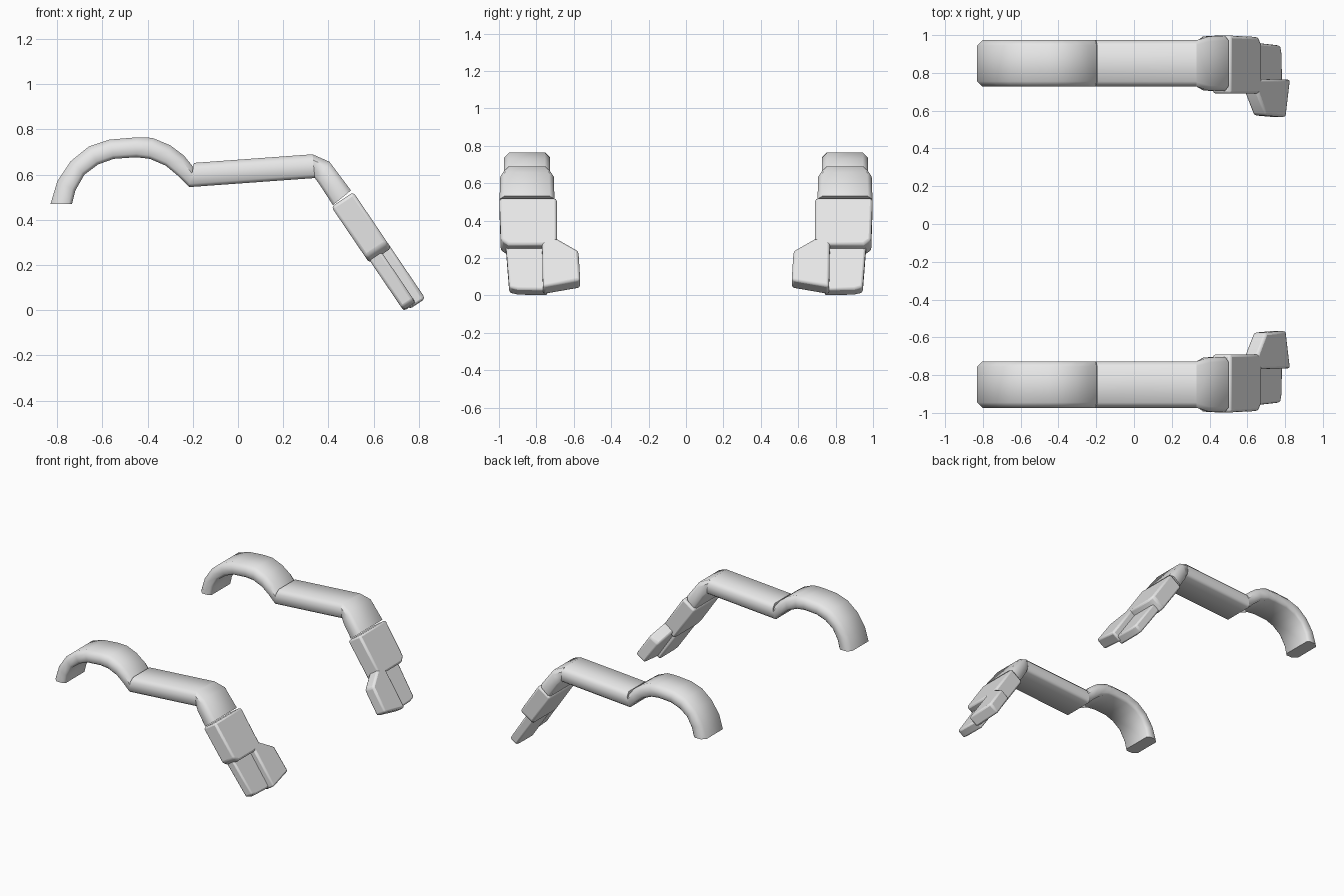
import bpy, bmesh, math
from mathutils import Vector

if "Cube" in bpy.data.objects:
    bpy.data.objects.remove(bpy.data.objects["Cube"])

grey = bpy.data.materials.new("plain_grey")
grey.use_nodes = True
grey.diffuse_color = (0.8, 0.8, 0.8, 1)
grey.node_tree.nodes["Principled BSDF"].inputs["Base Color"].default_value = (0.8, 0.8, 0.8, 1)

ARM_Y = 0.85                              # centre line of each arm
WRIST = Vector((0.41, 0, 0.455))          # lower start corner of the forearm
ALONG = Vector((0.561, 0, -0.828))        # down the forearm
OUT = Vector((0.828, 0, 0.561))           # out from its upper face


def skin(name, rings, bevel=0):
    """Join rings of equal length into a closed body with end caps."""
    bm = bmesh.new()
    loops = [[bm.verts.new(p) for p in ring] for ring in rings]
    n = len(loops[0])
    for a, b in zip(loops, loops[1:]):
        for i in range(n):
            j = (i + 1) % n
            bm.faces.new((a[i], a[j], b[j], b[i]))
    bm.faces.new(loops[0])
    bm.faces.new(loops[-1])
    bmesh.ops.recalc_face_normals(bm, faces=bm.faces)
    mesh = bpy.data.meshes.new(name)
    bm.to_mesh(mesh)
    bm.free()
    mesh.materials.append(grey)
    obj = bpy.data.objects.new(name, mesh)
    bpy.context.collection.objects.link(obj)
    bpy.ops.object.select_all(action='DESELECT')
    obj.select_set(True)
    bpy.context.view_layer.objects.active = obj
    bpy.ops.object.shade_smooth_by_angle(angle=math.radians(50))
    if bevel:
        mod = obj.modifiers.new("soft_edges", 'BEVEL')
        mod.width = bevel
        mod.segments = 2
        mod.limit_method = 'ANGLE'
        mod.angle_limit = math.radians(40)


def limb(name, side, stations, top=0.028, low=0.015):
    """Loft a chamfered strip through (outer x, z, inner x, z, half width)."""
    rings = []
    for ox, oz, ix, iz, w in stations:
        outer, inner = Vector((ox, 0, oz)), Vector((ix, 0, iz))
        up = (outer - inner).normalized()
        half = [(inner, w - low), (inner + up * low, w),
                (outer - up * top, w), (outer, w - top)]
        ring = half + [(p, -y) for p, y in reversed(half)]
        rings.append([p + Vector((0, side * (ARM_Y + y), 0)) for p, y in ring])
    skin(name, rings)


def slab(name, side, outline, low, high, bevel):
    """Plate in the forearm plane from (y, distance along) points."""
    skin(name, [[WRIST + ALONG * u + OUT * v + Vector((0, side * y, 0))
                 for y, u in outline] for v in (low, high)], bevel)


W = 0.123
shoulder = [(-0.83, 0.47, -0.735, 0.47), (-0.80, 0.57, -0.72, 0.53),
            (-0.74, 0.66, -0.68, 0.60), (-0.66, 0.725, -0.62, 0.645),
            (-0.57, 0.755, -0.55, 0.67), (-0.45, 0.765, -0.45, 0.677),
            (-0.38, 0.763, -0.39, 0.67), (-0.30, 0.73, -0.32, 0.64),
            (-0.24, 0.685, -0.26, 0.59), (-0.195, 0.63, -0.215, 0.545)]
upper_arm = [(-0.195, 0.652, -0.215, 0.545), (0.33, 0.69, 0.34, 0.585)]
elbow = [(0.33, 0.69, 0.34, 0.585, W), (0.405, 0.657, 0.36, 0.558, 0.143),
         (0.50, 0.53, 0.42, 0.465, 0.147)]

for side, tag in ((1, "back"), (-1, "front")):
    # Arched shoulder, straight upper arm and flared elbow
    limb(tag + "_shoulder", side, [s + (W,) for s in shoulder])
    limb(tag + "_upper_arm", side, [s + (W,) for s in upper_arm])
    limb(tag + "_elbow", side, elbow, 0.025)
    # Forearm block and mitten hand
    slab(tag + "_forearm", side,
         [(0.69, 0), (0.998, 0), (0.99, 0.27), (0.95, 0.30), (0.69, 0.30)],
         0.004, 0.121, 0.014)
    slab(tag + "_fingers", side,
         [(0.74, 0.24), (0.965, 0.24), (0.945, 0.545), (0.90, 0.558), (0.74, 0.562)],
         0.011, 0.076, 0.012)
    slab(tag + "_thumb", side,
         [(0.77, 0.24), (0.685, 0.265), (0.575, 0.34), (0.565, 0.53), (0.765, 0.572)],
         0.036, 0.121, 0.014)
